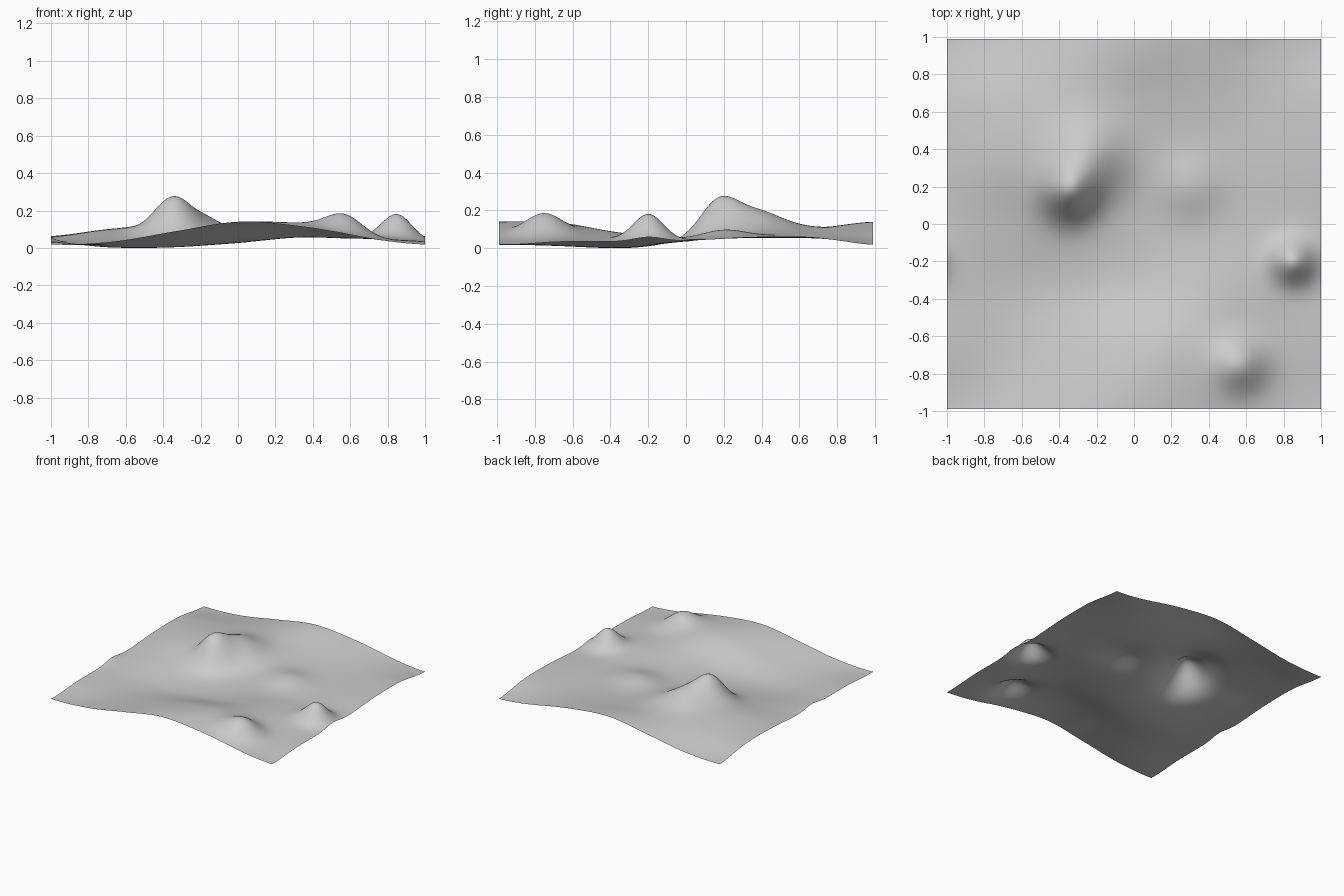
import bpy
import bmesh
from math import exp, floor

cube = bpy.data.objects.get("Cube")
if cube:
    bpy.data.objects.remove(cube, do_unlink=True)

HALF_DEPTH = 0.99
SEGMENTS = 128

# Rolling base heights in hundredths: rows run front to back, columns left to right
ROLLING = [
    (3, 4.5, 10, 15, 12.5, 6.5),
    (4.5, 2.2, 6, 13, 14, 7),
    (4.5, 1.5, 1.5, 4.5, 9, 7.5),
    (5, 5.5, 5, 4.5, 6, 6),
    (7, 11, 11, 8, 7, 6.5),
    (7, 10, 12, 11, 9, 6.5),
]
COUNT = len(ROLLING)

# Hills: centre x, centre y, height, radius
HILLS = [
    (-0.35, 0.17, 0.165, 0.10),
    (-0.25, 0.36, 0.10, 0.14),
    (0.30, 0.20, 0.045, 0.12),
    (0.57, -0.76, 0.105, 0.10),
    (0.85, -0.20, 0.135, 0.08),
]


def spline(a, b, c, d, t):
    """Smooth curve from b to c."""
    return b + 0.5 * t * (c - a + t * (2 * a - 5 * b + 4 * c - d + t * (3 * (b - c) + d - a)))


def sample(values, position):
    """Sample a repeating row of values."""
    i = floor(position)
    return spline(*(values[(i + k) % COUNT] for k in (-1, 0, 1, 2)), position - i)


def wrap(distance):
    """Shortest distance on the tiling patch."""
    return (distance + 1) % 2 - 1


def height(x, y):
    u, v = (x + 1) * COUNT / 2, (y + 1) * COUNT / 2
    z = sample([sample(row, u) for row in ROLLING], v) / 100
    for cx, cy, top, radius in HILLS:
        z += top * exp(-(wrap(x - cx) ** 2 + wrap(y - cy) ** 2) / (2 * radius ** 2))
    return z


# Terrain sheet
bm = bmesh.new()
bmesh.ops.create_grid(bm, x_segments=SEGMENTS, y_segments=SEGMENTS, size=1)
for vert in bm.verts:
    vert.co.z = height(vert.co.x, vert.co.y)
    vert.co.y *= HALF_DEPTH
lowest = min(vert.co.z for vert in bm.verts)
for vert in bm.verts:
    vert.co.z -= lowest
for face in bm.faces:
    face.smooth = True
mesh = bpy.data.meshes.new("terrain")
bm.to_mesh(mesh)
bm.free()
terrain = bpy.data.objects.new("terrain", mesh)
bpy.context.collection.objects.link(terrain)

# Plain grey surface
grey = bpy.data.materials.new("light_grey")
grey.use_nodes = True
colour = (0.6, 0.6, 0.6, 1)
grey.diffuse_color = colour
grey.node_tree.nodes["Principled BSDF"].inputs["Base Color"].default_value = colour
mesh.materials.append(grey)
